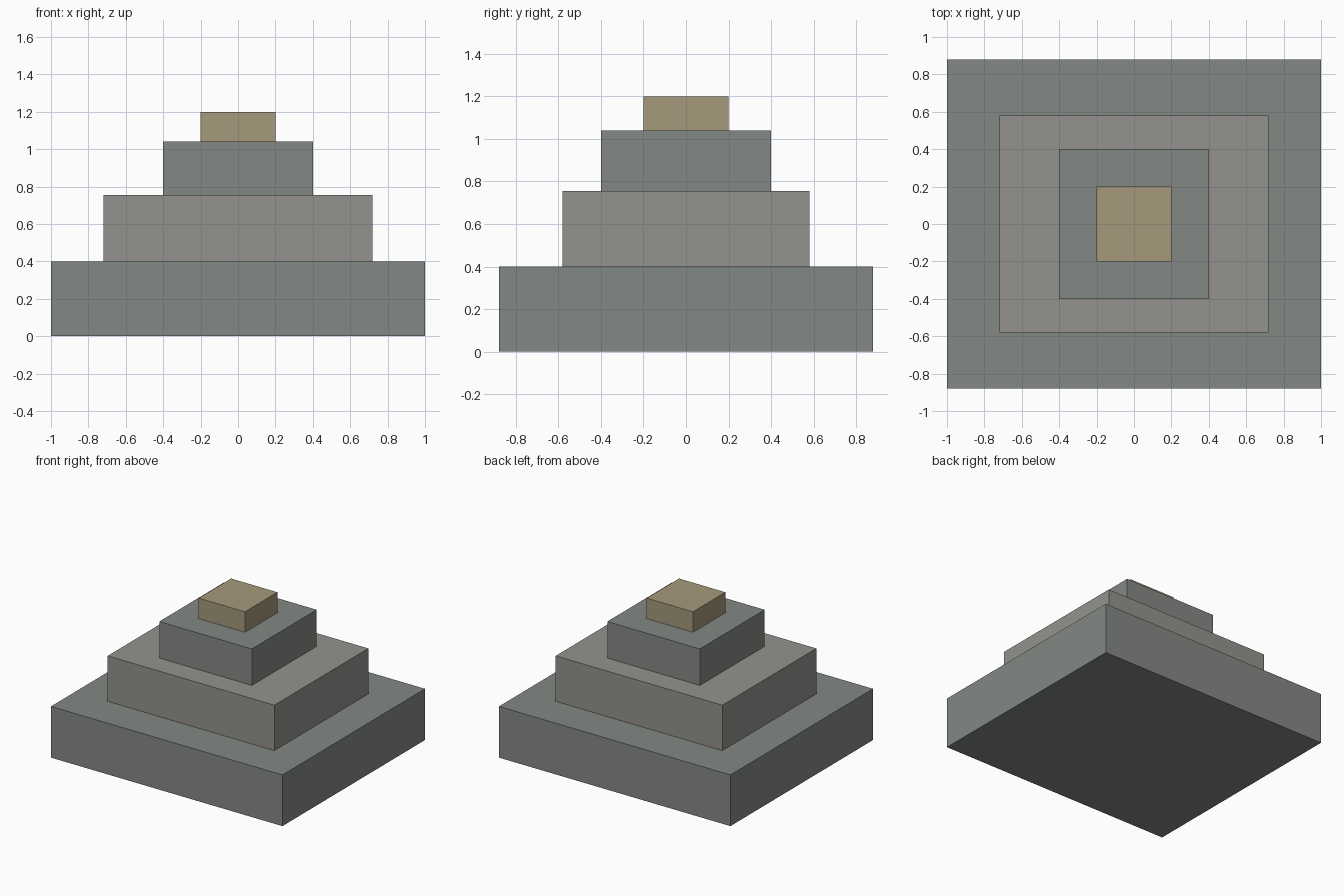
import bpy

if "Cube" in bpy.data.objects:
    bpy.data.objects.remove(bpy.data.objects["Cube"])


def material(name, rgb):
    mat = bpy.data.materials.new(name)
    mat.diffuse_color = (*rgb, 1)
    mat.use_nodes = True
    mat.node_tree.nodes["Principled BSDF"].inputs["Base Color"].default_value = mat.diffuse_color
    return mat


def block(name, width, depth, bottom, top, mat):
    bpy.ops.mesh.primitive_cube_add(size=1, location=(0, 0, (bottom + top) / 2))
    obj = bpy.context.object
    obj.name = name
    obj.scale = (width, depth, top - bottom)
    bpy.ops.object.transform_apply(location=False, rotation=False, scale=True)
    obj.data.materials.append(mat)


cool_stone = material("cool_stone", (0.23, 0.25, 0.23))
warm_stone = material("warm_stone", (0.30, 0.29, 0.27))
sandstone = material("sandstone", (0.38, 0.32, 0.20))

# Stacked tiers, from the ground up
block("base_tier", 2.0, 1.76, 0.0, 0.4, cool_stone)
block("middle_tier", 1.44, 1.16, 0.4, 0.755, warm_stone)
block("upper_tier", 0.8, 0.8, 0.755, 1.04, cool_stone)

# Small cap on top
block("cap_block", 0.4, 0.4, 1.04, 1.2, sandstone)
